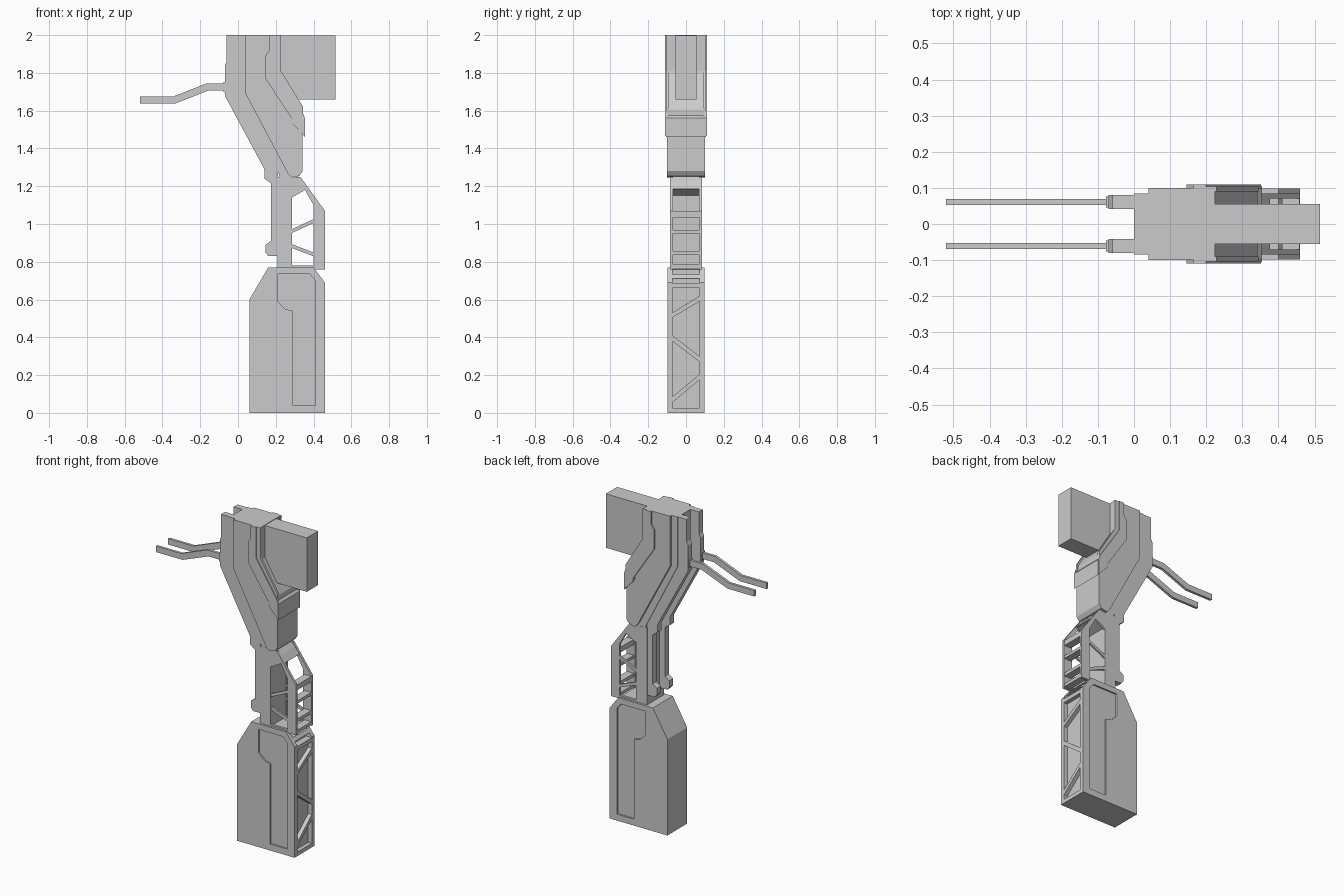
import bpy, bmesh

if "Cube" in bpy.data.objects:
    bpy.data.objects.remove(bpy.data.objects["Cube"])


def finish(name, bm):
    bmesh.ops.recalc_face_normals(bm, faces=bm.faces)
    me = bpy.data.meshes.new(name)
    bm.to_mesh(me)
    bm.free()
    ob = bpy.data.objects.new(name, me)
    bpy.context.collection.objects.link(ob)
    return ob


def place(p, d, axis):
    return (p[0], d, p[1]) if axis == 'Y' else (d, p[0], p[1])


def prism(name, pts, a, b, axis='Y'):
    """Extrude a closed profile (xz for axis Y, yz for axis X) from a to b."""
    bm = bmesh.new()
    lo = [bm.verts.new(place(p, a, axis)) for p in pts]
    hi = [bm.verts.new(place(p, b, axis)) for p in pts]
    bm.faces.new(lo)
    bm.faces.new(hi)
    n = len(pts)
    for i in range(n):
        j = (i + 1) % n
        bm.faces.new((lo[i], lo[j], hi[j], hi[i]))
    return finish(name, bm)


def pair(name, pts, a, b):
    """The same profile on both sides of the centre plane."""
    prism(name + "_front", pts, -b, -a)
    prism(name + "_back", pts, a, b)


def ring(name, outer, inner, a, b):
    """Flat plate with a window."""
    bm = bmesh.new()
    v = [[bm.verts.new((x, y, z)) for x, z in loop]
         for loop, y in ((outer, a), (inner, a), (inner, b), (outer, b))]
    n = len(outer)
    for k in range(4):
        p, q = v[k], v[(k + 1) % 4]
        for i in range(n):
            j = (i + 1) % n
            bm.faces.new((p[i], p[j], q[j], q[i]))
    return finish(name, bm)


def box(name, x0, x1, y, z0, z1):
    return prism(name, [(x0, z0), (x1, z0), (x1, z1), (x0, z1)], -y, y)


def cut(ob, cutter):
    mod = ob.modifiers.new("cut", 'BOOLEAN')
    mod.operation, mod.solver, mod.object = 'DIFFERENCE', 'EXACT', cutter
    bpy.context.view_layer.objects.active = ob
    bpy.ops.object.modifier_apply(modifier=mod.name)
    bpy.data.objects.remove(cutter)


# Lower housing with recessed side panels
housing = prism("lower_housing", [(.06, 0), (.46, 0), (.46, .69), (.40, .77),
                                  (.16, .77), (.06, .60)], -.098, .098)
panel = [(.29, .04), (.41, .04), (.41, .70), (.38, .735), (.21, .735),
         (.21, .59), (.25, .55), (.29, .54)]
for s in (-1, 1):
    cut(housing, prism("panel_cutter", panel, s * .088, s * .15))

# Recesses between the diagonal ribs on the end face
Y = .072
for za, zb, zc, zd in ((.53, .62, .66, .66), (.41, .30, .59, .505),
                       (.085, .205, .27, .38), (.025, .025, .175, .055)):
    cut(housing, prism("rib_cutter", [(-Y, za), (Y, zb), (Y, zc), (-Y, zd)],
                       .435, .6, 'X'))
for x, z in ((.42, .685), (.385, .732)):
    cut(housing, box("slot_cutter", x, .6, Y, z, z + .027))

# Open frame: side plates with ribs, solid inner column, cross bars
outer = [(.21, .76), (.46, .76), (.46, 1.07), (.33, 1.25), (.21, 1.25)]
inner = [(.285, .78), (.40, .78), (.40, 1.10), (.355, 1.18), (.285, 1.14)]
ring("frame_plate_front", outer, inner, -.085, -.07)
ring("frame_plate_back", outer, inner, .07, .085)
for i, (za, zb) in enumerate(((.96, 1.02), (.885, .835))):
    pair(f"frame_rib_{i}", [(.28, za - .01), (.41, zb - .01),
                            (.41, zb + .01), (.28, za + .01)], .072, .083)
box("inner_column", .211, .284, .08, .76, 1.24)
for i, (za, zb) in enumerate(((.765, .785), (.835, .855), (.95, .968), (1.035, 1.068))):
    box(f"cross_bar_{i}", .41, .458, .075, za, zb)
prism("frame_top_bridge", [(.28, 1.15), (.355, 1.185), (.376, 1.185), (.345, 1.225),
                           (.32, 1.25), (.28, 1.27)], -.072, .072)

# Upper body: narrow core and wide main shell
prism("upper_core", [(0, 2), (0, 1.69), (.215, 1.27), (.24, 1.18), (.30, 1.25),
                     (.20, 2)], -.084, .084)
prism("main_shell", [(.04, 2), (.04, 1.69), (.265, 1.265), (.285, 1.245), (.325, 1.255),
                     (.342, 1.28), (.342, 1.605), (.225, 1.80), (.225, 2)], -.1, .1)
prism("shell_band", [(.28, 1.55), (.29, 1.53), (.355, 1.46), (.355, 1.56),
                     (.342, 1.575), (.29, 1.575)], -.105, .105)
pair("shell_trim", [(.165, 2), (.165, 1.92), (.145, 1.89), (.145, 1.77), (.29, 1.55),
                    (.29, 1.53), (.352, 1.465), (.352, 1.565), (.343, 1.59),
                    (.20, 1.81), (.20, 2)], .098, .11)
pair("shell_step", [(.19, 2), (.19, 1.80), (.345, 1.57), (.345, 1.62),
                    (.228, 1.81), (.228, 2)], .09, .104)

# Rectangular block at the top
box("top_block", .20, .515, .056, 1.66, 1.997)

# Twin rails running down to the small feet, with levers
pair("side_rail", [(-.06, 2), (-.06, 1.86), (-.07, 1.84), (-.07, 1.68), (.14, 1.29),
                   (.14, 1.24), (.175, 1.215), (.175, .91), (.145, .89), (.145, .85),
                   (.16, .83), (.212, .83), (.212, 1.28), (.02, 1.68), (.02, 2)],
     .042, .08)
pair("lever", [(-.52, 1.637), (-.335, 1.637), (-.155, 1.707), (-.05, 1.707),
               (-.05, 1.745), (-.165, 1.745), (-.345, 1.674), (-.52, 1.674)], .053, .069)
pair("lever_mount", [(-.077, 1.70), (-.05, 1.69), (-.05, 1.76), (-.077, 1.75)], .046, .076)
